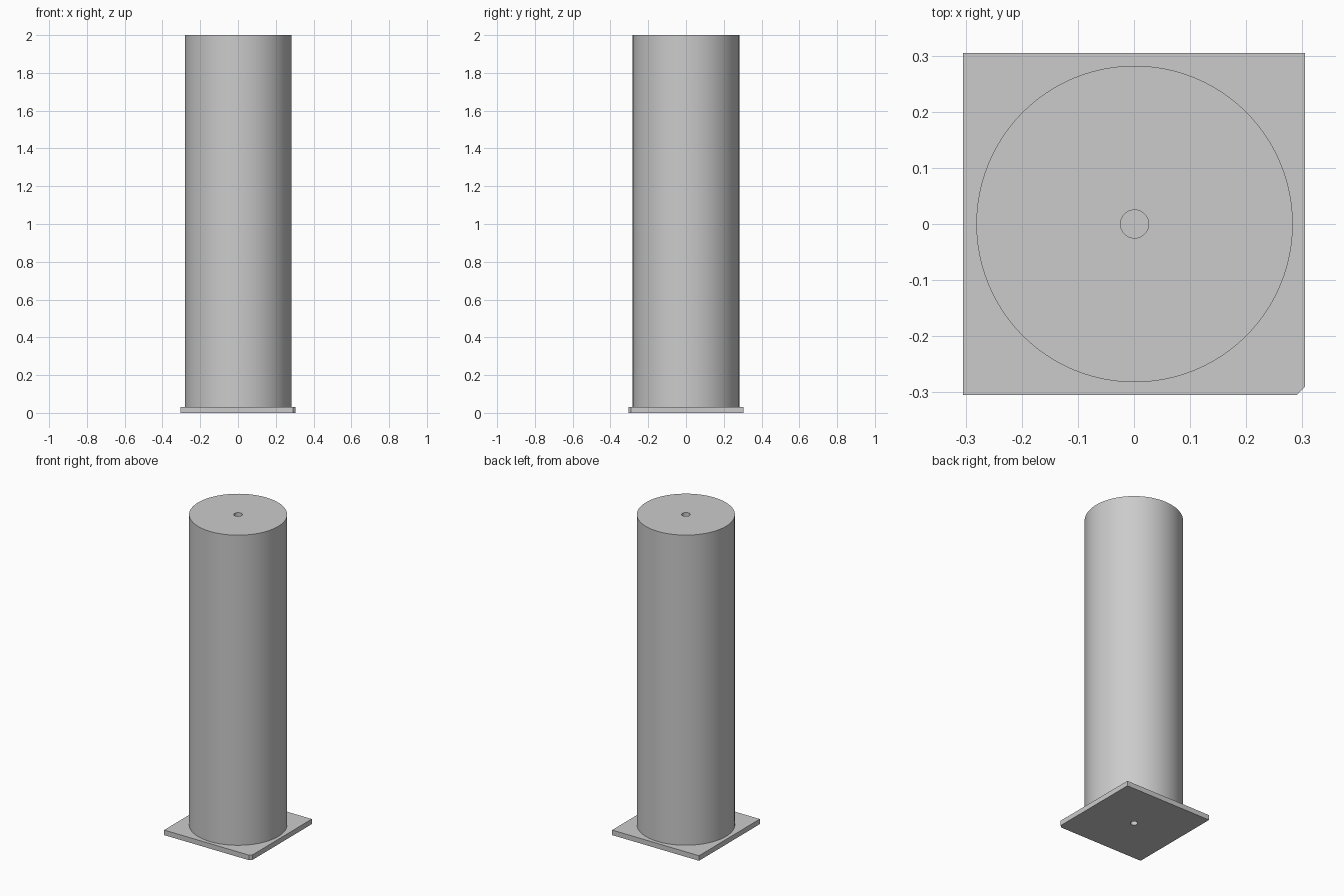
import bpy
import bmesh
import math

cube = bpy.data.objects.get("Cube")
if cube:
    bpy.data.objects.remove(cube, do_unlink=True)

HALF, CORNER, PLATE_TOP, HEIGHT = 0.305, 0.015, 0.032, 2.0
COLUMN_R, SOCKET_R, SOCKET_DEPTH = 0.282, 0.025, 0.1
PIN_R = 0.02
SIDES = 96

grey = bpy.data.materials.new("plain_grey")
grey.use_nodes = True
colour = (0.6, 0.6, 0.6, 1)
grey.diffuse_color = colour
grey.node_tree.nodes["Principled BSDF"].inputs["Base Color"].default_value = colour


def make_object(name, bm):
    bmesh.ops.recalc_face_normals(bm, faces=bm.faces)
    mesh = bpy.data.meshes.new(name)
    bm.to_mesh(mesh)
    bm.free()
    mesh.materials.append(grey)
    obj = bpy.data.objects.new(name, mesh)
    bpy.context.collection.objects.link(obj)
    return obj


def lathe(name, profile):
    """Stack rings of (radius, height) and cap both ends."""
    bm = bmesh.new()
    rings = []
    for r, z in profile:
        rings.append([bm.verts.new((r * math.cos(math.tau * i / SIDES),
                                    r * math.sin(math.tau * i / SIDES), z))
                      for i in range(SIDES)])
    for a, b in zip(rings, rings[1:]):
        for i in range(SIDES):
            j = (i + 1) % SIDES
            bm.faces.new((a[i], a[j], b[j], b[i]))
    bm.faces.new(rings[0])
    bm.faces.new(rings[-1])
    return make_object(name, bm)


# Column with a small blind socket in its top
column = lathe("column", [(COLUMN_R, PLATE_TOP), (COLUMN_R, HEIGHT),
                          (SOCKET_R, HEIGHT), (SOCKET_R, HEIGHT - SOCKET_DEPTH)])
column.location.x = 0.001

# Square base plate with one clipped corner
bm = bmesh.new()
outline = [(-HALF, -HALF), (HALF - CORNER, -HALF), (HALF, CORNER - HALF),
           (HALF, HALF), (-HALF, HALF)]
base = bm.faces.new([bm.verts.new((x, y, 0)) for x, y in outline])
top = bmesh.ops.extrude_face_region(bm, geom=[base])["geom"]
bmesh.ops.translate(bm, vec=(0, 0, PLATE_TOP),
                    verts=[v for v in top if isinstance(v, bmesh.types.BMVert)])
plate = make_object("base_plate", bm)

# Hole drilled through the plate from below
cutter = lathe("hole_cutter", [(PIN_R, -PLATE_TOP), (PIN_R, PLATE_TOP * 2)])
cutter.hide_render = True
cutter.hide_viewport = True
drill = plate.modifiers.new("drill", "BOOLEAN")
drill.operation = "DIFFERENCE"
drill.solver = "EXACT"
drill.object = cutter

# Smooth round walls, sharp rims
bpy.ops.object.select_all(action="DESELECT")
column.select_set(True)
bpy.context.view_layer.objects.active = column
bpy.ops.object.shade_smooth_by_angle(angle=math.radians(30))
